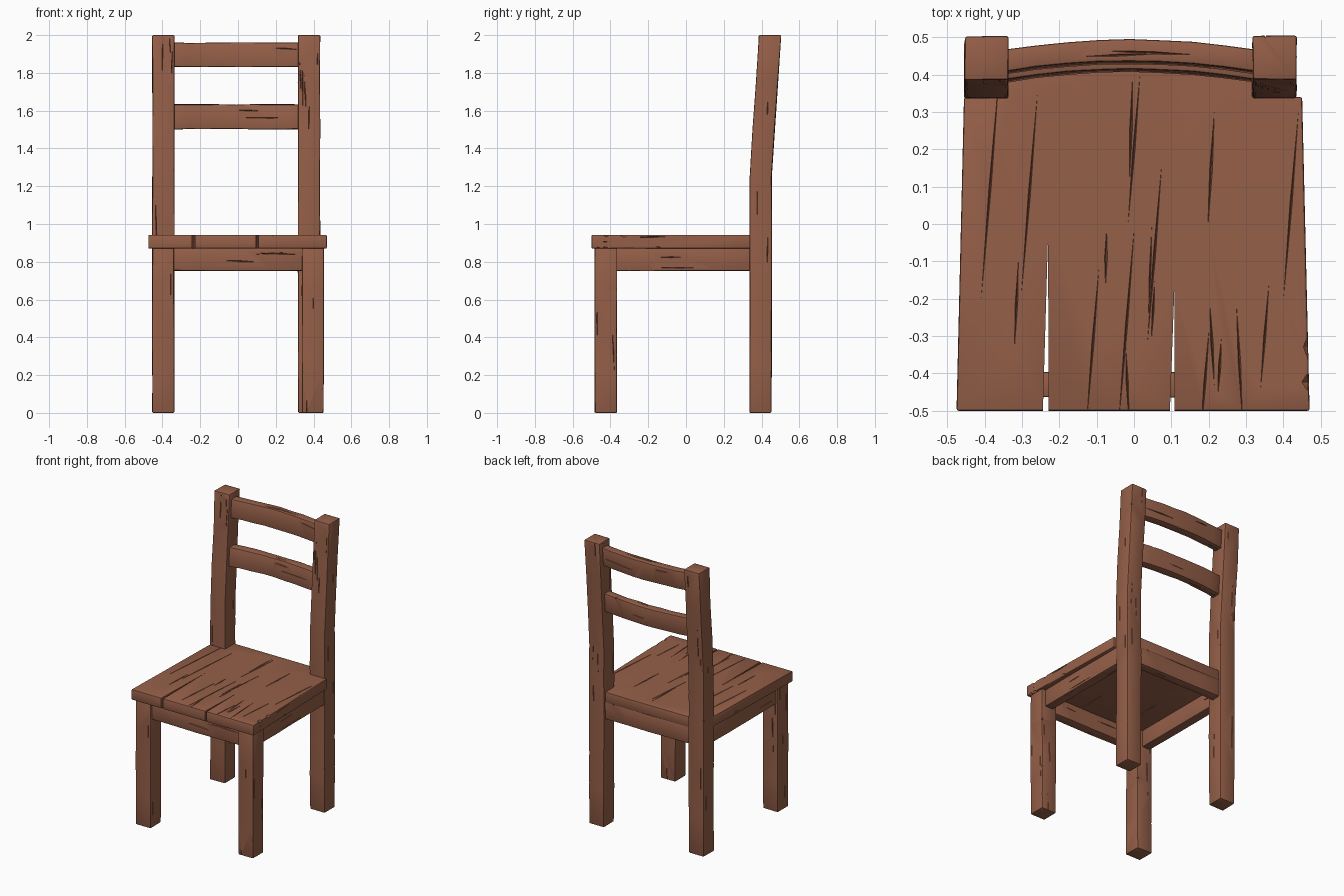
import bpy, bmesh, random
from mathutils import Vector

if "Cube" in bpy.data.objects:
    bpy.data.objects.remove(bpy.data.objects["Cube"])

random.seed(7)
wood = bpy.data.materials.new("reddish brown wood")
wood.diffuse_color = (0.300, 0.115, 0.065, 1)
wood.use_nodes = True
wood.node_tree.nodes["Principled BSDF"].inputs["Base Color"].default_value = wood.diffuse_color


def make_object(name, bm):
    bmesh.ops.recalc_face_normals(bm, faces=bm.faces[:])
    mesh = bpy.data.meshes.new(name)
    bm.to_mesh(mesh)
    bm.free()
    obj = bpy.data.objects.new(name, mesh)
    bpy.context.collection.objects.link(obj)
    return obj


def sliver(bm, c, along, across, deep):
    """Stretched octahedron used to cut a crack or a chip."""
    ring = [bm.verts.new(c + v) for v in (along, across, -along, -across)]
    for tip in (bm.verts.new(c + deep), bm.verts.new(c - deep)):
        for i in range(4):
            bm.faces.new((ring[i], ring[(i + 1) % 4], tip))


def weather(bm, rings, count, sides):
    """Scatter grain cracks on the faces and chips on the edges."""
    for k in range(count):
        i = random.randrange(len(rings) - 1)
        a, b = rings[i], rings[i + 1]
        t, side = random.random(), random.choice(sides)
        p = a[side].lerp(b[side], t)
        q = a[(side + 1) % 4].lerp(b[(side + 1) % 4], t)
        mid = sum(a, Vector()) / 4
        mid = mid.lerp(sum(b, Vector()) / 4, t)
        grain = (b[side] - a[side]).normalized()
        across = (q - p).normalized()
        normal = grain.cross(across).normalized()
        if k % 3 == 0:      # chip on a corner edge
            out = (p - mid).normalized()
            sliver(bm, p + out * 0.004, grain * random.uniform(0.015, 0.045),
                   grain.cross(out).normalized() * 0.016,
                   out * random.uniform(0.010, 0.016))
        else:               # long grain crack, slightly skewed
            c = p.lerp(q, random.uniform(0.12, 0.88))
            skew = (grain + across * random.uniform(-0.06, 0.06)).normalized()
            sliver(bm, c, skew * random.uniform(0.05, 0.16),
                   across * random.uniform(0.002, 0.004),
                   normal * random.uniform(0.008, 0.016))


def finish(obj, cuts):
    """Soften the edges, subtract the cracks, shade and colour."""
    bpy.ops.object.select_all(action='DESELECT')
    obj.select_set(True)
    bpy.context.view_layer.objects.active = obj
    bev = obj.modifiers.new("worn edges", 'BEVEL')
    bev.width, bev.segments, bev.limit_method = 0.006, 2, 'ANGLE'
    bpy.ops.object.modifier_apply(modifier=bev.name)
    cutter = make_object("cutter", cuts)
    cutter.hide_render = True
    cut = obj.modifiers.new("cracks", 'BOOLEAN')
    cut.operation, cut.solver, cut.object = 'DIFFERENCE', 'EXACT', cutter
    cut.use_self = True
    bpy.ops.object.modifier_apply(modifier=cut.name)
    bpy.data.objects.remove(cutter, do_unlink=True)
    obj.data.materials.clear()
    obj.data.materials.append(wood)
    for f in obj.data.polygons:
        f.material_index = 0
    bpy.ops.object.shade_smooth_by_angle(angle=0.5)


def timber(name, rings, cracks):
    """Loft four-cornered rings into a roughly hewn beam."""
    bm = bmesh.new()
    loops = []
    for ring in rings:
        mid = sum(ring, Vector()) / 4
        loops.append([bm.verts.new(v.lerp(mid, random.uniform(0, 0.06))) for v in ring])
    for a, b in zip(loops, loops[1:]):
        for i in range(4):
            j = (i + 1) % 4
            bm.faces.new((a[i], a[j], b[j], b[i]))
    bm.faces.new(loops[0])
    bm.faces.new(loops[-1])
    obj = make_object(name, bm)
    cuts = bmesh.new()
    weather(cuts, rings, cracks, (0, 1, 2, 3))
    finish(obj, cuts)


def beam_rings(axis, lo, hi, n):
    """Rings of a straight box running along one axis."""
    u, v = [i for i in range(3) if i != axis]
    rings = []
    for k in range(n):
        ring = []
        for fu, fv in ((0, 0), (1, 0), (1, 1), (0, 1)):
            p = Vector()
            p[axis] = lo[axis] + (hi[axis] - lo[axis]) * k / (n - 1)
            p[u] = (lo[u], hi[u])[fu]
            p[v] = (lo[v], hi[v])[fv]
            ring.append(p)
        rings.append(ring)
    return rings


def lean(z):
    return 0.05 * max(0, z - 1.25) / 0.75


# front legs and back posts (the posts lean back above z = 1.25)
for side, fx, bx in (("left", -0.455, -0.455), ("right", 0.337, 0.316)):
    timber("front_leg_" + side,
           beam_rings(2, (fx, -0.485, 0), (fx + 0.119, -0.364, 0.875), 5), 14)
    rings = beam_rings(2, (bx, 0.335, 0), (bx + 0.12, 0.455, 2), 9)
    for ring in rings:
        for p in ring:
            p.y += lean(p.z)
    timber("back_post_" + side, rings, 26)

# aprons under the seat
for name, axis, lo, hi in (
        ("apron_front", 0, (-0.345, -0.465, 0.75), (0.345, -0.395, 0.875)),
        ("apron_back", 0, (-0.345, 0.375, 0.75), (0.325, 0.44, 0.875)),
        ("apron_left", 1, (-0.44, -0.37, 0.75), (-0.375, 0.34, 0.875)),
        ("apron_right", 1, (0.365, -0.37, 0.75), (0.43, 0.34, 0.875))):
    timber(name, beam_rings(axis, lo, hi, 5), 9)

# curved back slats, tilted with the posts
for name, z0, z1 in (("slat_lower", 1.50, 1.635), ("slat_upper", 1.83, 1.962)):
    rings = beam_rings(0, (-0.345, 0.36, z0), (0.325, 0.42, z1), 9)
    for ring in rings:
        for p in ring:
            p.y += lean(p.z) + 0.028 * (1 - ((p.x + 0.01) / 0.335) ** 2)
    timber(name, rings, 9)

# seat: one slab notched around the posts, flaring towards the front
outline = [(-0.475, -0.5), (0.47, -0.5), (0.45, 0.34), (0.318, 0.34),
           (0.318, 0.44), (-0.338, 0.44), (-0.338, 0.34), (-0.455, 0.34)]
bm = bmesh.new()
base = bm.faces.new([bm.verts.new((x, y, 0.87)) for x, y in outline])
top = bmesh.ops.extrude_face_region(bm, geom=[base])["geom"]
bmesh.ops.translate(bm, vec=(0, 0, 0.073),
                    verts=[v for v in top if isinstance(v, bmesh.types.BMVert)])
seat = make_object("seat", bm)
cuts = bmesh.new()
# tapering gaps between the planks, then long grain lines on top
for x, width, length in ((-0.236, 0.008, 0.48), (0.102, 0.006, 0.33)):
    sliver(cuts, Vector((x, -0.5, 0.9)), Vector((0.006, length, 0)),
           Vector((width, 0, 0)), Vector((0, 0, 1.5)))
for x, y, length in ((-0.385, 0.1, 0.3), (-0.28, 0.08, 0.27), (-0.11, -0.32, 0.2),
                     (-0.02, -0.27, 0.26), (0.0, 0.2, 0.2), (0.055, -0.08, 0.24),
                     (0.19, -0.42, 0.14), (0.35, -0.3, 0.14), (0.42, 0.05, 0.25)):
    sliver(cuts, Vector((x, y, 0.943)), Vector((length * 0.08, length, 0)),
           Vector((0.003, 0, 0)), Vector((0, 0, 0.012)))
weather(cuts, beam_rings(1, (-0.465, -0.5, 0.87), (0.46, 0.33, 0.943), 5),
        20, (1, 2, 2, 3))
finish(seat, cuts)
